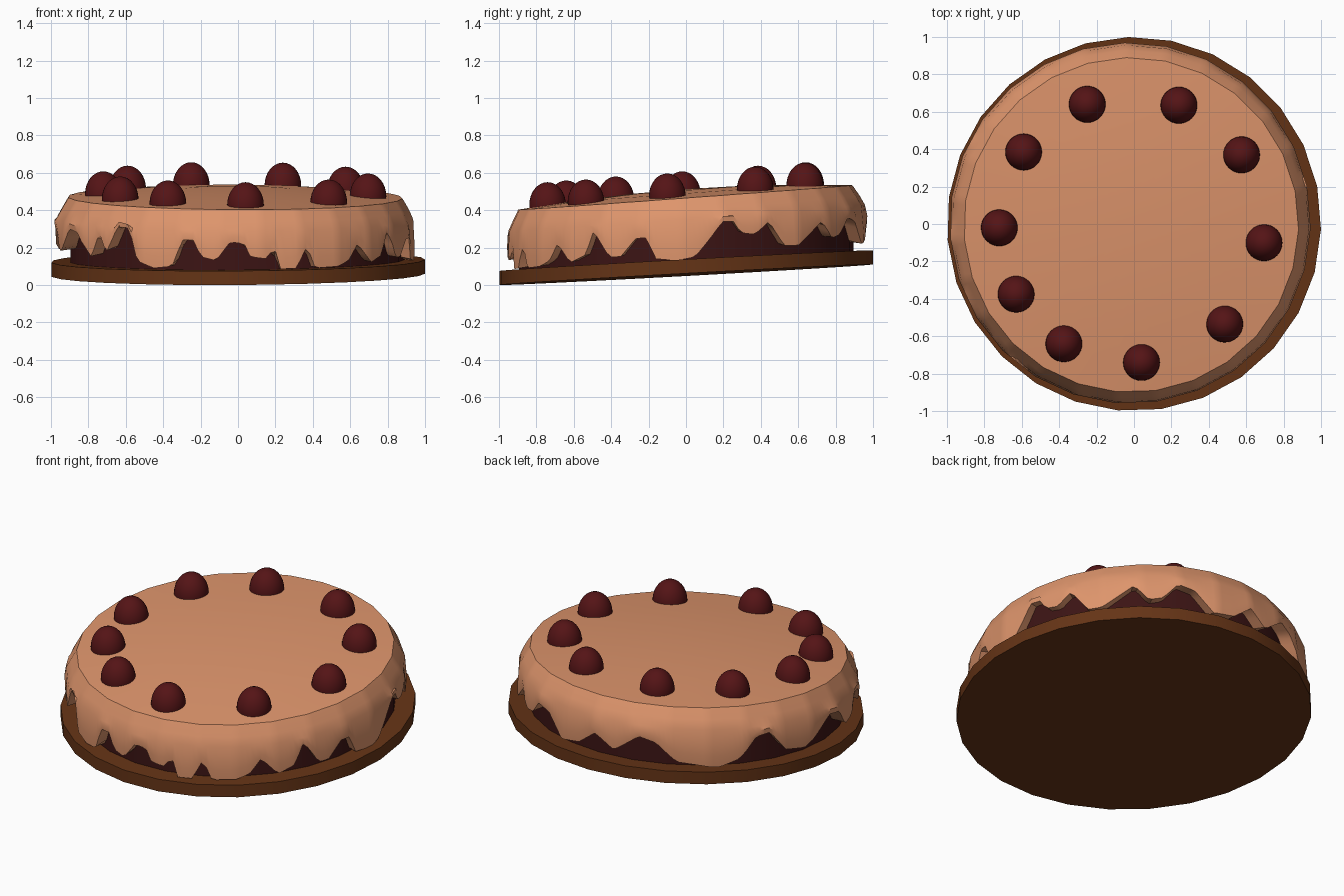
import bpy, bmesh, math
from mathutils import Vector

if "Cube" in bpy.data.objects:
    bpy.data.objects.remove(bpy.data.objects["Cube"])

SIDES = 27
START = math.radians(91.7)


def material(name, rgb):
    m = bpy.data.materials.new(name)
    m.diffuse_color = (*rgb, 1)
    m.use_nodes = True
    m.node_tree.nodes["Principled BSDF"].inputs["Base Color"].default_value = m.diffuse_color
    return m


def lathe(name, rings, mat, angle=35):
    """Skin a stack of rings; a ring with one point closes the shape."""
    bm = bmesh.new()
    loops = [[bm.verts.new(p) for p in ring] for ring in rings]
    for a, b in zip(loops, loops[1:]):
        n = max(len(a), len(b))
        for i in range(n):
            j = (i + 1) % n
            if len(a) == 1:
                bm.faces.new((a[0], b[j], b[i]))
            elif len(b) == 1:
                bm.faces.new((a[i], a[j], b[0]))
            else:
                bm.faces.new((a[i], a[j], b[j], b[i]))
    bmesh.ops.recalc_face_normals(bm, faces=bm.faces)
    me = bpy.data.meshes.new(name)
    bm.to_mesh(me)
    bm.free()
    ob = bpy.data.objects.new(name, me)
    bpy.context.collection.objects.link(ob)
    me.materials.append(mat)
    bpy.ops.object.select_all(action='DESELECT')
    ob.select_set(True)
    bpy.context.view_layer.objects.active = ob
    bpy.ops.object.shade_smooth_by_angle(angle=math.radians(angle))
    return ob


def plate_z(x, y):
    return 0.055 + 0.055 * y + 0.007 * x


def top_z(x, y):
    dome = 0.045 * max(0, 1 - (x * x + y * y) / 0.79)
    return 0.468 + 0.073 * y - 0.005 * x + dome


def ring(r, z, n=SIDES, cx=0.0, cy=0.0):
    """Faceted ring; z is a function of x, y."""
    pts = []
    for i in range(n):
        a = START + math.tau * i / n
        step = math.tau / SIDES
        off = (a - START) % step - step / 2
        rr = r * math.cos(step / 2) / math.cos(off)
        x, y = cx + rr * math.cos(a), cy + rr * math.sin(a)
        pts.append(Vector((x, y, z(x, y))))
    return pts


brown = material("plate_brown", (0.13, 0.034, 0.008))
dark = material("sponge_dark", (0.045, 0.007, 0.007))
cream = material("frosting_cream", (0.73, 0.30, 0.15))
red = material("cherry_red", (0.09, 0.007, 0.008))

# Tilted plate
plate_top = lambda x, y: plate_z(x, y) + 0.075
lathe("plate", [[Vector((0, 0, plate_z(0, 0)))], ring(1.0, plate_z),
                ring(1.0, plate_top), [Vector((0, 0, plate_top(0, 0)))]], brown, 20)

# Dark sponge
sponge_top = lambda x, y: top_z(x, y) - 0.06
lathe("sponge", [[Vector((0, 0, plate_top(0, 0) - 0.01))],
                 ring(0.895, lambda x, y: plate_top(x, y) - 0.01, cx=-0.005),
                 ring(0.895, sponge_top, cx=-0.005),
                 [Vector((0, 0, sponge_top(0, 0)))]], dark, 20)

# Drip outline: azimuth in degrees, height of the lower frosting edge
DRIPS = [(3, .15), (8, .25), (12, .34), (16, .34), (18, .28), (23, .27), (28, .34),
         (34, .21), (39, .21), (45, .28), (50, .34), (55, .25), (60, .27), (65, .36),
         (71, .34), (78, .22), (86, .24), (93, .33), (100, .25), (109, .36), (115, .33),
         (122, .22), (136, .18), (143, .22), (149, .34), (154, .35), (160, .22), (168, .19),
         (174, .24), (181, .32), (187, .3), (192, .18), (197, .2), (202, .3), (208, .28),
         (216, .15), (220, .28), (223.5, .17), (228.5, .32), (233, .3), (236, .13),
         (242, .09), (248.5, .1), (252, .24), (255.5, .24), (258, .15), (263, .13),
         (267.5, .23), (272, .22), (274, .15), (279, .14), (282, .2), (283.5, .085),
         (290, .09), (291.5, .19), (293.5, .19), (296, .09), (304.5, .1), (309, .13),
         (313, .22), (319, .12), (325, .16), (328, .28), (330, .25), (334, .15),
         (338, .15), (343.5, .25), (347, .25), (350, .14), (357, .13), (363, .15)]


def drip_z(x, y):
    a = (math.degrees(math.atan2(y, x)) - 3) % 360 + 3
    for (a0, z0), (a1, z1) in zip(DRIPS, DRIPS[1:]):
        if a <= a1:
            return z0 + (z1 - z0) * (a - a0) / (a1 - a0)
    return DRIPS[0][1]


def between(f):
    return lambda x, y: top_z(x, y) * (1 - f) + drip_z(x, y) * f


# Frosting: domed top, bulging side, dripping lower lip
N = SIDES * 8
lathe("frosting", [
    [Vector((0, 0, top_z(0, 0)))],
    ring(0.3, top_z, N), ring(0.6, top_z, N),
    ring(0.895, top_z, N, -0.015, -0.005),
    ring(0.93, lambda x, y: top_z(x, y) - 0.06, N, -0.015),
    ring(0.955, lambda x, y: top_z(x, y) - 0.11, N, -0.018, 0.002),
    ring(0.965, between(0.8), N, -0.02, 0.005),
    ring(0.962, drip_z, N, -0.02, 0.005),
    ring(0.885, lambda x, y: drip_z(x, y) + 0.01, N, -0.01)], cream)

# Ring of cherries half sunk into the frosting
CHERRIES = [(-.25, .64), (.24, .635), (.575, .37), (.695, -.1), (.485, -.535),
            (.04, -.74), (-.375, -.64), (-.63, -.375), (-.72, -.02), (-.59, .385)]
for i, (x, y) in enumerate(CHERRIES):
    bpy.ops.mesh.primitive_uv_sphere_add(segments=32, ring_count=16, radius=1,
                                         location=(x, y, top_z(x, y)))
    ob = bpy.context.object
    ob.name = f"cherry_{i + 1}"
    ob.scale = (0.098, 0.098, 0.122)
    ob.data.materials.append(red)
    bpy.ops.object.shade_smooth()
